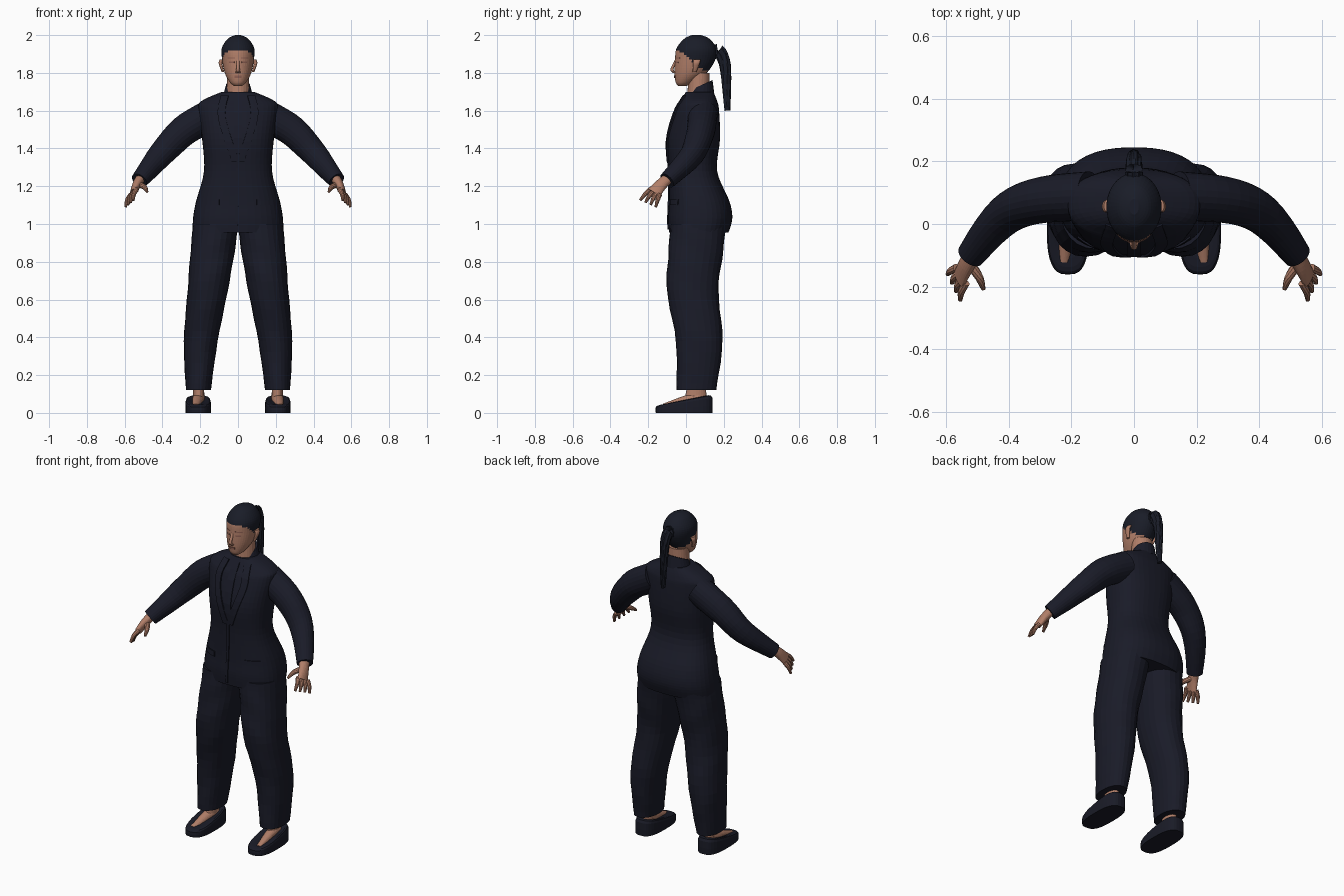
import bpy, bmesh, math
from mathutils import Vector
from mathutils.bvhtree import BVHTree

cube = bpy.data.objects.get("Cube")
if cube:
    bpy.data.objects.remove(cube, do_unlink=True)


def material(name, red, green, blue):
    mat = bpy.data.materials.new(name)
    mat.use_nodes = True
    mat.diffuse_color = (red, green, blue, 1)
    shader = mat.node_tree.nodes["Principled BSDF"]
    shader.inputs["Base Color"].default_value = mat.diffuse_color
    shader.inputs["Roughness"].default_value = .8
    return mat


SUIT = material("navy suit", .01, .011, .021)
HAIR = material("dark hair", .01, .012, .021)
SKIN = material("skin", .44, .21, .14)
LIPS = material("lips", .28, .12, .09)
SHOE = material("shoe leather", .01, .011, .02)
made = []


def finish(name, bm, mats):
    bmesh.ops.recalc_face_normals(bm, faces=bm.faces)
    mesh = bpy.data.meshes.new(name)
    bm.to_mesh(mesh)
    bm.free()
    for mat in mats:
        mesh.materials.append(mat)
    part = bpy.data.objects.new(name, mesh)
    bpy.context.collection.objects.link(part)
    made.append(part)
    return part


def lerp(start, end, t):
    return [a + (b - a) * t for a, b in zip(start, end)]


def smooth_path(points, sub):
    """Smooth curve through points of any dimension (cubic Hermite)."""
    path = []
    last = len(points) - 1
    for i in range(last):
        before, here, after, beyond = (points[min(max(k, 0), last)]
                                       for k in range(i - 1, i + 3))
        for step in range(sub):
            t = step / sub
            ease = t * t * (3 - 2 * t)
            path.append([b + (c - b) * ease
                         + (c - a) / 2 * t * (1 - t) ** 2
                         - (d - b) / 2 * t * t * (1 - t)
                         for a, b, c, d in zip(before, here, after, beyond)])
    path.append(list(points[last]))
    return path


def loft(name, sections, mats, sides=24, sub=5, power=2, flat=False, mirror=1,
         ridges=0, depth=0, twist=0, rule=None, warp=None):
    """Skin over oval sections (x, y, z, half width, half depth)."""
    path = smooth_path(sections, sub)
    bm = bmesh.new()
    rings = []
    for i, (x, y, z, width, thick) in enumerate(path):
        u, v = Vector((1, 0, 0)), Vector((0, 1, 0))
        if not flat:
            ahead, behind = path[min(i + 1, len(path) - 1)], path[max(i - 1, 0)]
            along = (Vector(ahead[:3]) - Vector(behind[:3])).normalized()
            u = v.cross(along).normalized()
            v = along.cross(u)
        ring = []
        for k in range(sides):
            angle = math.tau * k / sides
            c, s = math.cos(angle), math.sin(angle)
            fold = 1 + depth * math.sin(ridges * angle + twist * z)
            point = (Vector((x, y, z))
                     + u * width * fold * math.copysign(abs(c) ** (2 / power), c)
                     + v * thick * fold * math.copysign(abs(s) ** (2 / power), s))
            if warp:
                point.z = warp(point)
            point.x *= mirror
            ring.append(bm.verts.new(point))
        rings.append(ring)
    for lower, upper in zip(rings, rings[1:]):
        for k in range(sides):
            bm.faces.new((lower[k - 1], lower[k], upper[k], upper[k - 1]))
    bm.faces.new(rings[0])
    bm.faces.new(rings[-1])
    if rule:
        for face in bm.faces:
            face.material_index = rule(face.calc_center_median())
    return finish(name, bm, mats)


def limb(name, points, start, end, mat, **options):
    """Loft along points, thinning ever faster from start to end size."""
    count = len(points) - 1
    sections = [[*p, *lerp(start, end, (i / count) ** 2)] for i, p in enumerate(points)]
    return loft(name, sections, [mat], **options)


def stack(name, rows, mats, **options):
    """Upright loft from rows of height, front, back and half width."""
    sections = [(0, (front + back) / 2, z, width, (back - front) / 2)
                for z, front, back, width in rows]
    return loft(name, sections, mats, sides=40, flat=True, **options)


def plate(name, base, points, width, mat, mirror=1, lift=.003):
    """Thin strip along (x, z) points, laid on the front of a base part."""
    tree = BVHTree.FromPolygons([v.co for v in base.data.vertices],
                                [p.vertices[:] for p in base.data.polygons])
    bm = bmesh.new()
    rows = []
    for x, z in smooth_path(points, 6):
        row = []
        for k in range(-2, 3):
            across = (x + width * k / 2) * mirror
            hit = tree.ray_cast(Vector((across, -2, z)), Vector((0, 1, 0)))[0]
            row.append(bm.verts.new((across, hit.y - lift, z)))
        rows.append(row)
    for upper, lower in zip(rows, rows[1:]):
        for k in range(4):
            bm.faces.new((upper[k], upper[k + 1], lower[k + 1], lower[k]))
    solid = finish(name, bm, [mat]).modifiers.new("thickness", "SOLIDIFY")
    solid.thickness = lift * 2
    solid.offset = 0


# Jacket, collar and front details
jacket = stack("jacket_body", [
    (.955, -.09, .225, .24), (1.03, -.095, .245, .238), (1.12, -.09, .23, .222),
    (1.28, -.09, .165, .18), (1.45, -.1, .18, .19), (1.6, -.06, .175, .21),
    (1.65, -.03, .165, .195), (1.7, 0, .145, .085)], [SUIT], power=2.4)
limb("shirt_collar", [(0, .07, 1.66), (0, .08, 1.735)], (.085, .08), (.064, .06), SUIT,
     flat=True, warp=lambda p: p.z + (p.y - .08) * .45)
plate("tie", jacket, [(0, 1.68), (0, 1.36)], .022, SUIT)
plate("front_closure", jacket, [(0, 1.34), (-.01, .97)], .008, SUIT)

# Head: hair is everything above a hairline that slopes down to the nape
head = stack("head", [
    (1.73, -.04, 0, .02), (1.75, -.055, .04, .043), (1.8, -.06, .11, .07),
    (1.87, -.058, .155, .084), (1.93, -.05, .16, .086), (1.98, -.01, .125, .055),
    (2, .03, .08, .015)], [SKIN, HAIR],
    rule=lambda c: int(c.z > 1.915 - max(0, c.y + .035) * .75))
limb("neck", [(0, .065, 1.66), (0, .07, 1.8)], (.062, .06), (.057, .055), SKIN, flat=True)
limb("nose", [(0, -.05, 1.87), (0, -.074, 1.82), (0, -.06, 1.8)],
     (.008, .008), (.014, .01), SKIN, flat=True)
plate("mouth", head, [(0, 1.785), (0, 1.773)], .018, LIPS, 1, .002)
limb("ponytail", [(0, .13, 1.9), (0, .175, 1.915), (0, .205, 1.85), (0, .214, 1.74),
                  (0, .22, 1.6)],
     (.028, .035), (.011, .015), HAIR, sides=36, ridges=9, depth=.07, twist=25)

for mirror, tag in ((1, "left_"), (-1, "right_")):
    # Lapels, pockets and face details
    plate(tag + "lapel", jacket, [(.07, 1.68), (.085, 1.56), (.012, 1.33)], .02,
          SUIT, mirror, .004)
    plate(tag + "pocket_flap", jacket, [(.14, 1.13), (.14, 1.1)], .04, SUIT, mirror)
    plate(tag + "eye", head, [(.034, 1.86), (.034, 1.853)], .014, LIPS, mirror, .001)
    plate(tag + "brow", head, [(.035, 1.882), (.035, 1.877)], .02, LIPS, mirror, .001)
    limb(tag + "ear", [(.085, .058, 1.872), (.092, .055, 1.85), (.08, .045, 1.805)],
         (.011, .02), (.007, .01), SKIN, flat=True, mirror=mirror)

    # Trousers and sleeves with soft folds
    limb(tag + "trouser_leg", [(.117, .065, 1), (.135, .052, .85), (.16, .035, .65),
                               (.197, .07, .38), (.21, .055, .12)],
         (.12, .147), (.066, .105), SUIT,
         flat=True, power=2.2, mirror=mirror, ridges=3, depth=.012, twist=35)
    limb(tag + "sleeve", [(.14, .09, 1.58), (.29, .077, 1.49), (.41, .03, 1.365),
                          (.522, -.1, 1.23)],
         (.085, .078), (.045, .045), SUIT, mirror=mirror, ridges=3, depth=.012, twist=45)

    # Hand with four fanned fingers and a thumb
    limb(tag + "palm", [(.51, -.085, 1.25), (.535, -.13, 1.21), (.556, -.17, 1.163)],
         (.026, .03), (.016, .038), SKIN, mirror=mirror)
    for k in range(4):
        root = lerp((.537, -.188, 1.183), (.567, -.14, 1.155), k / 3)
        tip = lerp((.555, -.243, 1.125), (.595, -.16, 1.09), k / 3)
        bend = Vector(lerp(root, tip, .5)) + Vector((.005, 0, .005))
        limb(f"{tag}finger_{k + 1}", [root, bend, tip], (.013, .013), (.007, .007), SKIN,
             sides=10, mirror=mirror)
    limb(tag + "thumb", [(.525, -.125, 1.21), (.495, -.17, 1.195), (.481, -.208, 1.17)],
         (.016, .016), (.007, .007), SKIN, sides=10, mirror=mirror)

    # Foot in an open wedge-shaped shoe
    limb(tag + "ankle", [(.208, .06, .2), (.208, .05, .06)], (.028, .042), (.03, .06), SKIN,
         flat=True, mirror=mirror)
    limb(tag + "instep", [(.208, .07, .075), (.213, 0, .065), (.222, -.12, .036)],
         (.034, .032), (.016, .012), SKIN, mirror=mirror)
    outline = [(0, 1), (.8, 1), (1, .85), (.9, .5)]
    loft(tag + "shoe", [(.211, -.01, z, .067 * r, .15 * r) for z, r in outline], [SHOE],
         sides=32, sub=2, power=2.8, flat=True, mirror=mirror,
         warp=lambda p: p.z * (.07 + p.y / 5))

# Smooth shading that keeps hems and edges sharp
for part in bpy.context.view_layer.objects:
    part.select_set(part in made)
bpy.context.view_layer.objects.active = jacket
bpy.ops.object.shade_smooth_by_angle(angle=math.radians(40))
